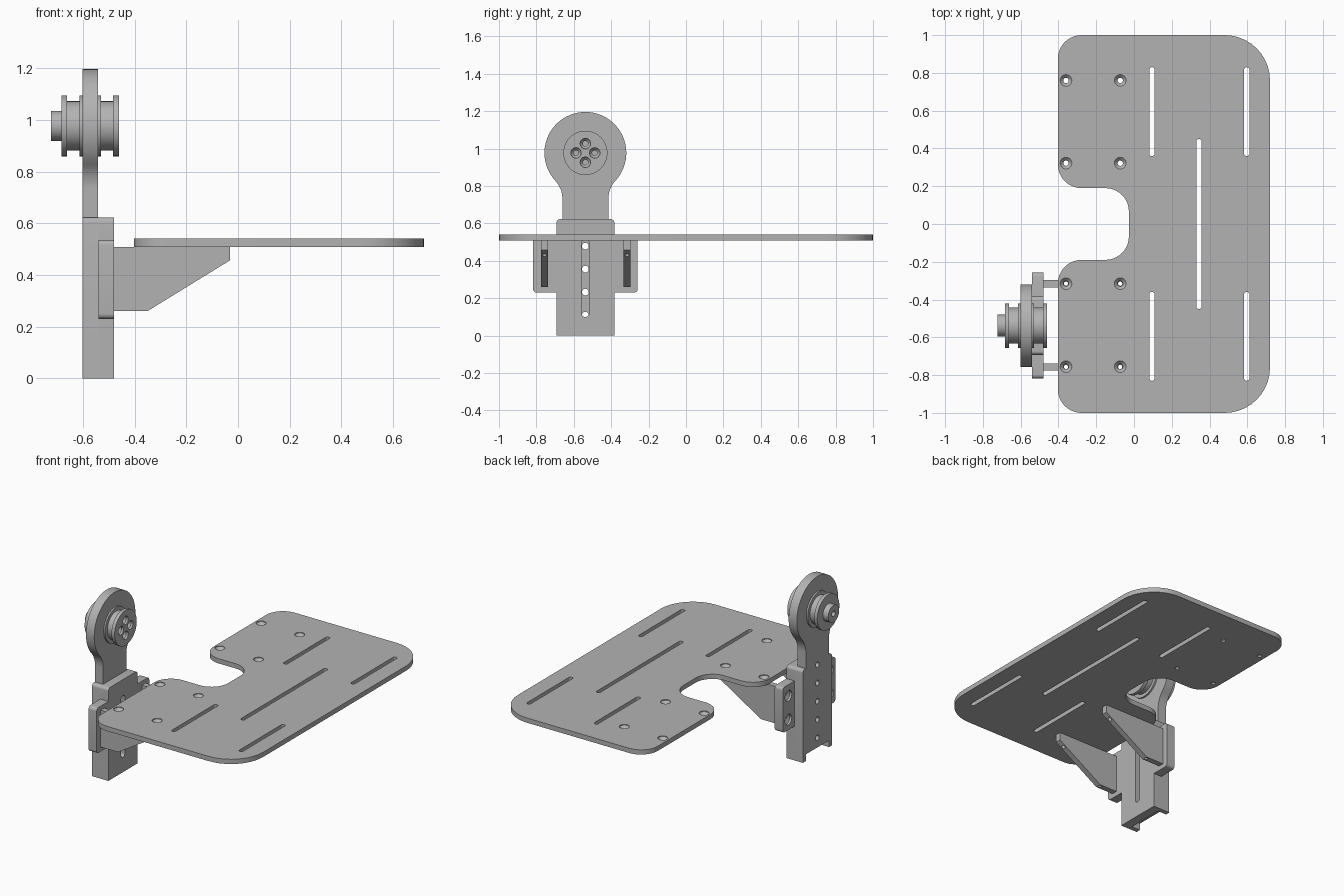
import bpy, bmesh
from math import pi, cos, sin, tan, sqrt, acos, radians
from mathutils import Vector

if "Cube" in bpy.data.objects:
    bpy.data.objects.remove(bpy.data.objects["Cube"])

grey = bpy.data.materials.new("plain grey")
grey.use_nodes = True
grey.diffuse_color = (0.45, 0.45, 0.45, 1)
grey.node_tree.nodes["Principled BSDF"].inputs["Base Color"].default_value = grey.diffuse_color

MAP = {"x": lambda u, v, w: (w, u, v),
       "y": lambda u, v, w: (u, w, v),
       "z": lambda u, v, w: (u, v, w)}
CY, HUB_Z = -0.538, 0.977      # mast centre line and pulley height


def arc(cu, cv, r, a, b, n):
    return [(cu + r * cos(a + (b - a) * i / n), cv + r * sin(a + (b - a) * i / n))
            for i in range(n + 1)]


def rounded(points, seg=10):
    """Polygon from (u, v, radius) corners, each filleted."""
    out = []
    for i, (u, v, r) in enumerate(points):
        p = Vector((u, v))
        if r == 0:
            out.append((u, v))
            continue
        a = (Vector(points[i - 1][:2]) - p).normalized()
        b = (Vector(points[(i + 1) % len(points)][:2]) - p).normalized()
        half = a.angle(b) / 2
        c = p + (a + b).normalized() * (r / sin(half))
        s = p + a * (r / tan(half)) - c
        turn = s.angle_signed(p + b * (r / tan(half)) - c)
        for k in range(seg + 1):
            t = -turn * k / seg
            out.append((c.x + s.x * cos(t) - s.y * sin(t), c.y + s.x * sin(t) + s.y * cos(t)))
    return out


def box(u0, u1, v0, v1):
    return [(u0, v0), (u1, v0), (u1, v1), (u0, v1)]


def prism(bm, outline, axis, lo, hi):
    rings = [[bm.verts.new(MAP[axis](u, v, w)) for u, v in outline] for w in (lo, hi)]
    n = len(outline)
    faces = [bm.faces.new(ring) for ring in rings]
    faces += [bm.faces.new((rings[0][i], rings[0][(i + 1) % n],
                            rings[1][(i + 1) % n], rings[1][i])) for i in range(n)]
    bmesh.ops.recalc_face_normals(bm, faces=faces)


def turned(bm, cu, cv, axis, profile, seg=32):
    """Closed solid of revolution from (radius, position along axis) steps."""
    rings = [[bm.verts.new(MAP[axis](u, v, w)) for u, v in arc(cu, cv, r, 0, 2 * pi, seg)[:-1]]
             for r, w in profile]
    faces = [bm.faces.new(rings[0]), bm.faces.new(rings[-1])]
    for a, b in zip(rings, rings[1:]):
        faces += [bm.faces.new((a[i], a[(i + 1) % seg], b[(i + 1) % seg], b[i]))
                  for i in range(seg)]
    bmesh.ops.recalc_face_normals(bm, faces=faces)


def make(name, bm, cutter=None):
    def to_object(label, b):
        mesh = bpy.data.meshes.new(label)
        b.to_mesh(mesh)
        b.free()
        o = bpy.data.objects.new(label, mesh)
        bpy.context.collection.objects.link(o)
        return o
    ob = to_object(name, bm)
    if cutter:
        cut = to_object(name + "_cutter", cutter)
        mod = ob.modifiers.new("holes", "BOOLEAN")
        mod.operation, mod.solver, mod.object = "DIFFERENCE", "EXACT", cut
        bpy.context.view_layer.update()
        ob.data = bpy.data.meshes.new_from_object(
            ob.evaluated_get(bpy.context.evaluated_depsgraph_get()))
        ob.modifiers.clear()
        bpy.data.objects.remove(cut)
    ob.data.materials.clear()
    ob.data.materials.append(grey)
    ob.data.shade_smooth()
    ob.data.set_sharp_from_angle(angle=radians(30))
    return ob


# Platform: notched sheet with adjustment slots and countersunk screw holes
bm, cut = bmesh.new(), bmesh.new()
prism(bm, rounded([(-0.403, -1, 0.125), (0.72, -1, 0.24), (0.72, 1, 0.24), (-0.403, 1, 0.125),
                   (-0.403, 0.19, 0.125), (-0.027, 0.19, 0.125),
                   (-0.027, -0.19, 0.125), (-0.403, -0.19, 0.125)]), "z", 0.508, 0.54)
for x, y0, y1 in [(0.095, 0.36, 0.83), (0.095, -0.83, -0.36), (0.597, 0.36, 0.83),
                  (0.597, -0.83, -0.36), (0.344, -0.45, 0.45)]:
    w = 0.014
    prism(cut, rounded([(x - w, y0, 0.013), (x + w, y0, 0.013),
                        (x + w, y1, 0.013), (x - w, y1, 0.013)], 6), "z", 0.4, 0.6)
for x in (-0.36, -0.073):
    for y in (-0.755, -0.316, 0.322, 0.76):
        turned(cut, x, y, "z", [(0.014, 0.45), (0.014, 0.518), (0.031, 0.535), (0.031, 0.6)], 24)
make("platform", bm, cut)

# Gusset brackets carrying the platform
for side, y in (("right", -0.757), ("left", -0.316)):
    bm, cut = bmesh.new(), bmesh.new()
    prism(bm, [(-0.48, 0.26), (-0.35, 0.26), (-0.03, 0.457), (-0.03, 0.508), (-0.48, 0.508)],
          "y", y - 0.019, y + 0.019)
    for x in (-0.36, -0.073):
        turned(cut, x, y, "z", [(0.011, 0.2), (0.011, 0.6)], 16)
    make(side + "_gusset", bm, cut)

# Mast: winged web with a slot and screw holes
HALF, WING, LOW, HIGH, TOP = 0.155, 0.28, 0.23, 0.535, 0.623
bm, cut = bmesh.new(), bmesh.new()
right_half = [(HALF, 0, 0), (HALF, LOW, 0), (WING, LOW, 0.02), (WING, HIGH, 0.02),
              (HALF, HIGH, 0), (HALF, TOP, 0.02)]
left_half = [(-u, v, r) for u, v, r in reversed(right_half)]
prism(bm, rounded([(CY + u, v, r) for u, v, r in right_half + left_half], 6),
      "x", -0.54, -0.48)
prism(cut, rounded([(CY - 0.02, 0.1, 0.019), (CY + 0.02, 0.1, 0.019),
                    (CY + 0.02, 0.515, 0.019), (CY - 0.02, 0.515, 0.019)], 8), "x", -0.7, -0.4)
for s in (-1, 1):
    for z in (0.3, 0.46):
        turned(cut, CY + s * 0.22, z, "x",
               [(0.036, -0.6), (0.036, -0.525), (0.014, -0.515), (0.014, -0.49)], 24)
make("mast_web", bm, cut)

# Side rails of the mast channel
for side, s in (("right", -1), ("left", 1)):
    bm = bmesh.new()
    inner, outer = CY + s * 0.124, CY + s * HALF
    prism(bm, rounded([(inner, 0, 0), (outer, 0, 0), (outer, TOP, 0.02), (inner, TOP, 0)], 6),
          "x", -0.602, -0.54)
    make(side + "_mast_rail", bm)

# Sliding arm with a round head, neck fillets and a row of holes
bm, cut = bmesh.new(), bmesh.new()
neck, head, fil = 0.123, 0.219, 0.143
drop = sqrt((head + fil) ** 2 - (neck + fil) ** 2)
turn = acos((neck + fil) / (head + fil))
half = arc(neck + fil, HUB_Z - drop, fil, pi, pi - turn, 10)
half = [(neck, 0.045)] + half + arc(0, HUB_Z, head, -turn, pi / 2, 24)[1:]
prism(bm, [(CY + u, v) for u, v in half] + [(CY - u, v) for u, v in reversed(half[:-1])],
      "x", -0.602, -0.541)
for i in range(5):
    turned(cut, CY, 0.11 + 0.123 * i, "x", [(0.018, -0.7), (0.018, -0.5)], 20)
make("sliding_arm", bm, cut)

# Pulleys on both faces of the head
RIM, GROOVE, HUB = 0.118, 0.095, 0.058
bm, cut = bmesh.new(), bmesh.new()
turned(bm, CY, HUB_Z, "x", [(HUB, -0.723), (HUB, -0.683), (RIM, -0.683), (RIM, -0.661),
                            (GROOVE, -0.661), (GROOVE, -0.613), (RIM, -0.613), (RIM, -0.602)], 48)
turned(cut, CY, HUB_Z, "x", [(0.018, -0.8), (0.018, -0.65)], 20)
make("hub_pulley", bm, cut)

bm, cut = bmesh.new(), bmesh.new()
turned(bm, CY, HUB_Z, "x", [(RIM, -0.541), (RIM, -0.53), (GROOVE, -0.53), (GROOVE, -0.483),
                            (RIM, -0.483), (RIM, -0.46)], 48)
for u, v in arc(CY, HUB_Z, 0.05, 0, 2 * pi, 4)[:-1]:
    turned(cut, u, v, "x", [(0.014, -0.53), (0.014, -0.49), (0.028, -0.475), (0.028, -0.4)], 24)
make("screw_pulley", bm, cut)
